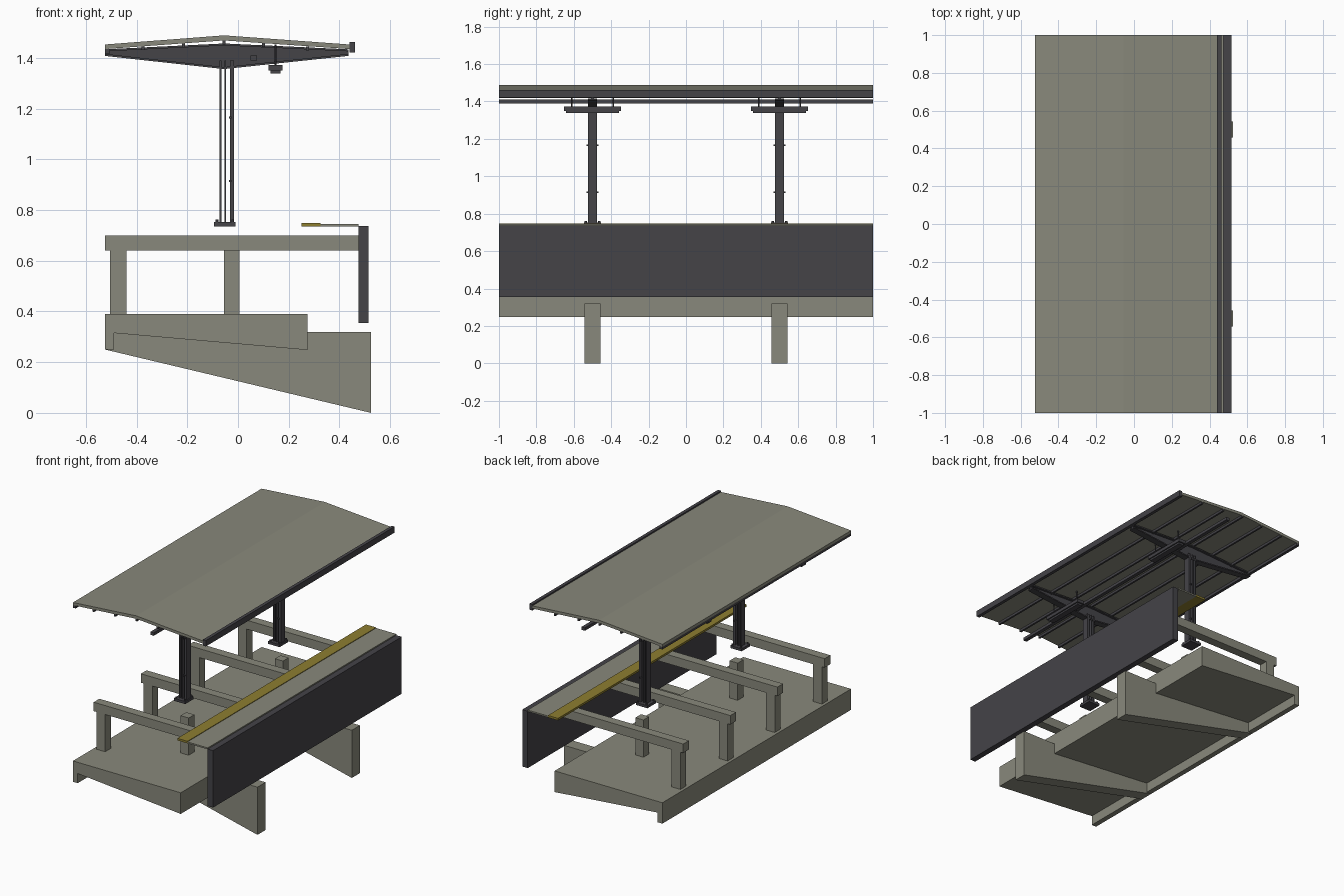
import bpy

cube = bpy.data.objects.get("Cube")
if cube:
    bpy.data.objects.remove(cube, do_unlink=True)


def material(name, rgb):
    m = bpy.data.materials.new(name)
    m.use_nodes = True
    m.diffuse_color = (*rgb, 1)
    m.node_tree.nodes["Principled BSDF"].inputs["Base Color"].default_value = (*rgb, 1)
    return m


CONCRETE = material("concrete grey", (0.25, 0.25, 0.20))
STEEL = material("dark steel", (0.058, 0.056, 0.064))
YELLOW = material("warning yellow", (0.27, 0.21, 0.03))


def extrude(name, profile, y0, y1, mat):
    """Prism from an x-z outline, running from y0 to y1."""
    n = len(profile)
    verts = [(x, y, z) for y in (y0, y1) for x, z in profile]
    faces = [tuple(range(n)), tuple(reversed(range(n, 2 * n)))]
    faces += [(i, i + n, (i + 1) % n + n, (i + 1) % n) for i in range(n)]
    mesh = bpy.data.meshes.new(name)
    mesh.from_pydata(verts, [], faces)
    mesh.materials.append(mat)
    obj = bpy.data.objects.new(name, mesh)
    bpy.context.collection.objects.link(obj)
    return obj


def box(name, x0, x1, y0, y1, z0, z1, mat):
    return extrude(name, [(x0, z0), (x1, z0), (x1, z1), (x0, z1)], y0, y1, mat)


def cylinder(name, x, y, z0, z1, r, mat, sides=8):
    bpy.ops.mesh.primitive_cylinder_add(vertices=sides, radius=r, depth=z1 - z0,
                                        location=(x, y, (z0 + z1) / 2))
    obj = bpy.context.object
    obj.name = name
    obj.data.materials.append(mat)
    return obj


# Foundation slab with a downturned lip along its left edge
extrude("foundation_slab", [(-0.525, 0.25), (-0.49, 0.25), (-0.49, 0.315), (0.275, 0.248),
                            (0.275, 0.39), (-0.525, 0.39)], -1, 1, CONCRETE)

# Platform edge: wall, paving strip and warning strip
box("platform_wall", 0.475, 0.515, -1, 1, 0.355, 0.737, STEEL)
box("paving_strip", 0.325, 0.475, -1, 1, 0.735, 0.745, CONCRETE)
box("warning_strip", 0.25, 0.325, -1, 1, 0.735, 0.749, YELLOW)

# Beams with an end post that carry the platform
for y in (-0.75, -0.25, 0.25, 0.75):
    box("platform_beam", -0.525, 0.475, y - 0.03, y + 0.03, 0.64, 0.70, CONCRETE)
    box("beam_post", -0.505, -0.44, y - 0.03, y + 0.03, 0.39, 0.64, CONCRETE)

# Canopy roof with edge trims and purlins
RIDGE = -0.055
extrude("canopy_roof", [(-0.525, 1.435), (RIDGE, 1.469), (0.44, 1.435), (0.44, 1.453),
                        (RIDGE, 1.489), (-0.525, 1.453)], -1, 1, CONCRETE)
box("gutter", 0.44, 0.462, -1, 1, 1.422, 1.462, STEEL)
box("left_trim", -0.525, -0.505, -1, 1, 1.418, 1.436, STEEL)
for x in (-0.375, -0.215, RIDGE, 0.10, 0.275):
    z = 1.469 - abs(x - RIDGE) * 0.07
    box("purlin", x - 0.006, x + 0.006, -1, 1, z - 0.016, z, STEEL)
box("cable_tray", 0.05, 0.075, -1, 1, 1.39, 1.41, STEEL)

# Each support line: rib, pedestal, column, roof arm and lamp
for y in (-0.5, 0.5):
    extrude("foundation_rib", [(-0.525, 0.25), (0.525, 0), (0.525, 0.32), (0.27, 0.32),
                               (0.27, 0.30), (-0.49, 0.32)], y - 0.043, y + 0.043, CONCRETE)
    box("column_pedestal", -0.055, 0.005, y - 0.03, y + 0.03, 0.39, 0.64, CONCRETE)

    # Column of open parallel plates on a bolted base
    box("base_plate", -0.095, -0.01, y - 0.045, y + 0.045, 0.735, 0.752, STEEL)
    for dx in (-0.083, -0.02):
        for dy in (-0.036, 0.036):
            cylinder("base_bolt", dx, y + dy, 0.75, 0.762, 0.006, STEEL, 6)
    for x0, x1 in ((-0.073, -0.066), (-0.054, -0.047), (-0.032, -0.016)):
        box("column_plate", x0, x1, y - 0.023, y + 0.023, 0.752, 1.39, STEEL)
    for z in (0.915, 1.165):
        box("column_bracket", -0.036, -0.025, y - 0.031, y + 0.031, z - 0.004, z + 0.004, STEEL)

    # Tapered roof arm: web with top and bottom flanges
    top = [(-0.525, 1.434), (RIDGE, 1.457), (0.435, 1.434)]
    low = [(-0.525, 1.408), (RIDGE, 1.356), (0.435, 1.408)]
    extrude("arm_web", low + top[::-1], y - 0.008, y + 0.008, STEEL)
    for name, line, step in (("arm_top_flange", top, -0.008), ("arm_bottom_flange", low, 0.008)):
        extrude(name, line + [(x, z + step) for x, z in line[::-1]], y - 0.023, y + 0.023, STEEL)

    # Hanging lamp
    box("lamp_housing", 0.12, 0.175, y - 0.152, y + 0.152, 1.35, 1.372, STEEL)
    box("lamp_diffuser", 0.128, 0.167, y - 0.142, y + 0.142, 1.338, 1.35, STEEL)
    for dy in (-0.112, 0.112):
        cylinder("lamp_rod", 0.148, y + dy, 1.37, 1.452, 0.004, STEEL)

# Consistent outward normals
import bmesh
for obj in bpy.context.scene.objects:
    if obj.type == "MESH":
        bm = bmesh.new()
        bm.from_mesh(obj.data)
        bmesh.ops.recalc_face_normals(bm, faces=bm.faces)
        bm.to_mesh(obj.data)
        bm.free()
